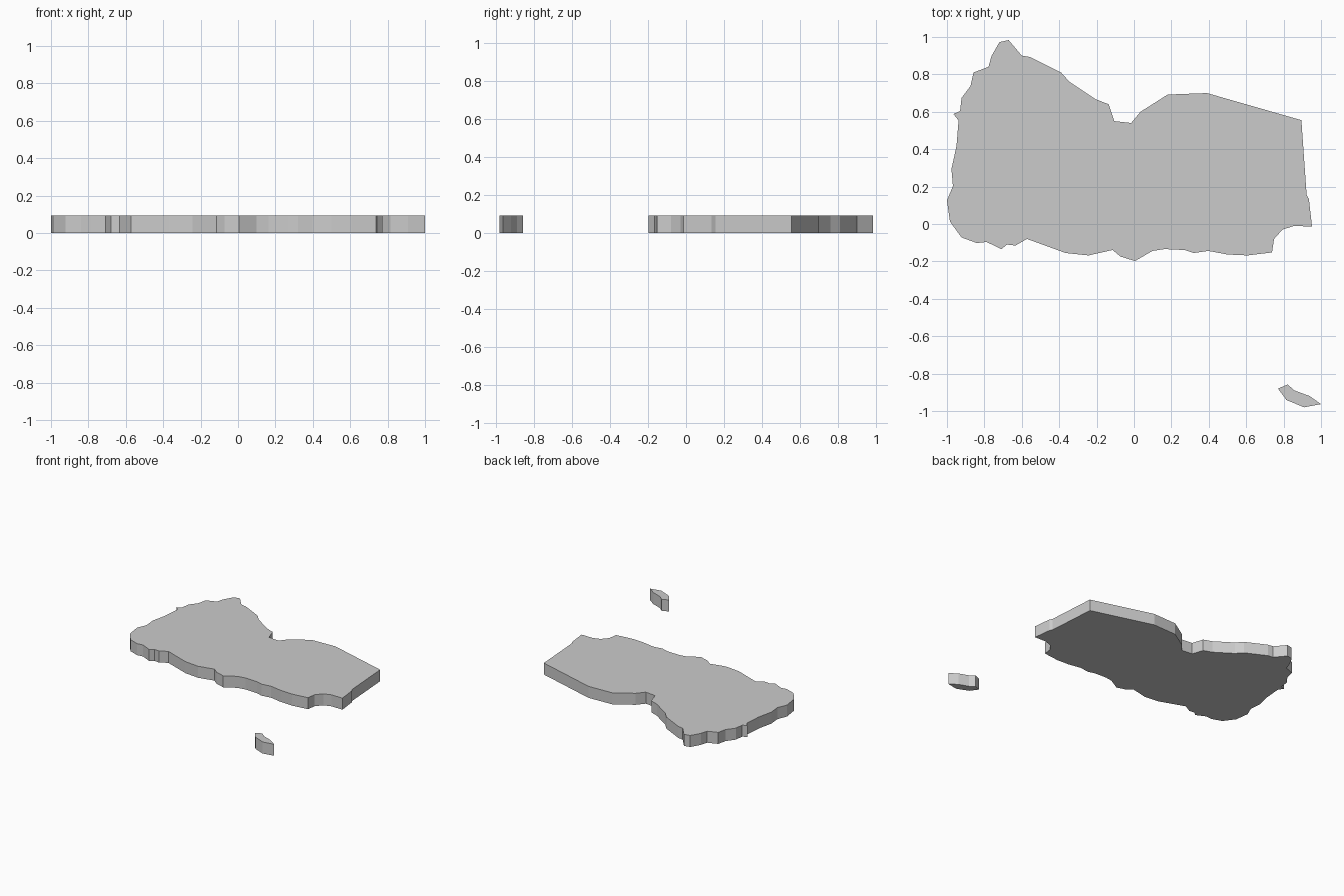
import bpy
import bmesh

HEIGHT = 0.094


def slab(name, outline):
    """Extrude a closed outline straight up from the ground."""
    bm = bmesh.new()
    face = bm.faces.new([bm.verts.new((x, y, 0)) for x, y in outline])
    top = bmesh.ops.extrude_face_region(bm, geom=[face], use_keep_orig=True)["geom"]
    bmesh.ops.translate(bm, vec=(0, 0, HEIGHT),
                        verts=[g for g in top if isinstance(g, bmesh.types.BMVert)])
    bmesh.ops.recalc_face_normals(bm, faces=bm.faces)
    mesh = bpy.data.meshes.new(name)
    bm.to_mesh(mesh)
    bm.free()
    obj = bpy.data.objects.new(name, mesh)
    bpy.context.collection.objects.link(obj)
    return obj


# Main land plate, one edge at a time, clockwise from the north-west peak
north = [(-.67, .983), (-.60, .90), (-.555, .893), (-.39, .81), (-.345, .76),
         (-.205, .667), (-.135, .64), (-.105, .55), (-.015, .54), (.035, .60),
         (.18, .692), (.39, .70), (.895, .555)]
east = [(.923, .155), (.935, .134), (.952, -.013), (.853, -.011),
        (.794, -.03), (.749, -.08), (.738, -.152)]
south = [(.607, -.168), (.50, -.163), (.398, -.144), (.32, -.155), (.27, -.139),
         (.163, -.134), (.099, -.144), (.005, -.198), (-.072, -.174),
         (-.115, -.139), (-.243, -.168), (-.366, -.155), (-.572, -.08),
         (-.634, -.115), (-.679, -.11), (-.709, -.134), (-.789, -.096),
         (-.84, -.102), (-.922, -.072)]
west = [(-.984, .013), (-1, .126), (-.968, .203), (-.976, .294), (-.949, .417),
        (-.938, .553), (-.965, .588), (-.93, .604), (-.922, .674), (-.874, .738),
        (-.858, .81), (-.778, .84), (-.762, .898), (-.719, .973)]
slab("mainland", north + east + south + west)

# Small separate island
slab("island", [(.77, -.88), (.821, -.858), (.858, -.89), (.939, -.92),
                (1, -.963), (.909, -.98), (.815, -.941)])
